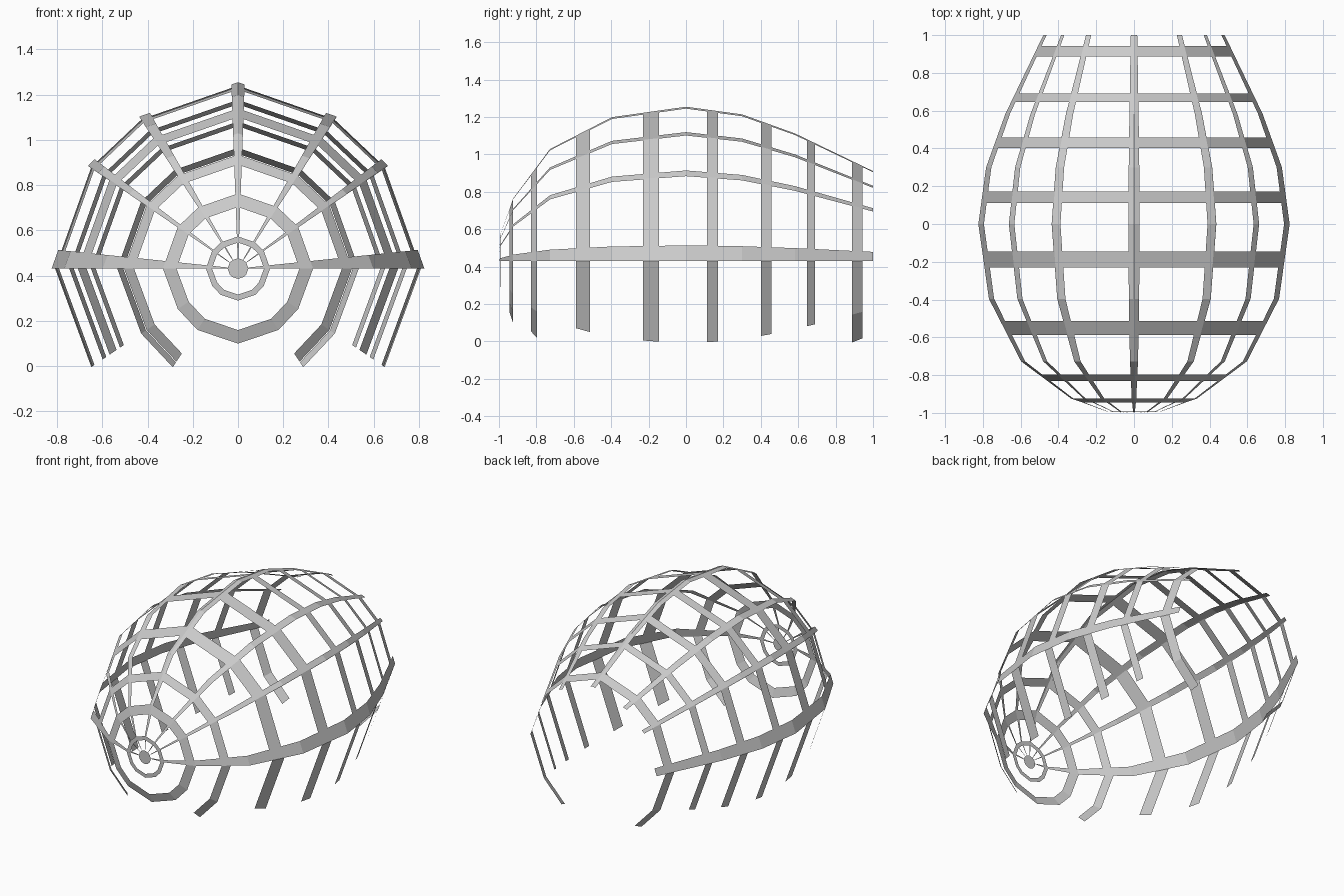
import bpy
import math

if "Cube" in bpy.data.objects:
    bpy.data.objects.remove(bpy.data.objects["Cube"])

AXIS_Z = 0.431
# half cross-section from top to bottom, unit radius
SECTION = [(0, 1), (0.525, 0.817), (0.802, 0.555), (1, 0),
           (0.802, -0.538), (0.54, -0.817), (0, -1)]
# shell outline: (y, radius)
PROFILE = [(-1, 0), (-0.998, 0.047), (-0.993, 0.142), (-0.945, 0.272), (-0.925, 0.332),
           (-0.727, 0.598), (-0.396, 0.768), (0, 0.824), (0.3, 0.783),
           (0.583, 0.681), (1, 0.48)]


def radius(y):
    for (y0, r0), (y1, r1) in zip(PROFILE, PROFILE[1:]):
        if y <= y1:
            return r0 + (r1 - r0) * (y - y0) / (y1 - y0)
    return PROFILE[-1][1]


def section(u):
    """Point on the cross-section; u counts corners from the top, sign picks the side."""
    a = abs(u)
    i = min(int(a), len(SECTION) - 2)
    t = a - i
    (x0, z0), (x1, z1) = SECTION[i], SECTION[i + 1]
    return math.copysign(1, u) * (x0 + (x1 - x0) * t), z0 + (z1 - z0) * t


def patch(name, us, rows):
    """Sheet on the shell spanning section parameters us and (y, radius) rows."""
    verts, faces, n = [], [], len(us)
    for y, r in rows:
        for u in us:
            x, z = section(u)
            verts.append((x * r, y, AXIS_Z + z * r))
    for j in range(len(rows) - 1):
        for i in range(n - 1):
            a = j * n + i
            faces.append((a, a + 1, a + n + 1, a + n))
    mesh = bpy.data.meshes.new(name)
    mesh.from_pydata(verts, [], faces)
    mesh.update()
    obj = bpy.data.objects.new(name, mesh)
    bpy.context.collection.objects.link(obj)
    return obj


# cross hoops: y start, y end, last corner reached on each side
HOOPS = [(-0.945, -0.925, 6), (-0.83, -0.797, 5), (-0.588, -0.513, 4),
         (-0.23, -0.145, 4), (0.112, 0.171, 4), (0.402, 0.457, 4),
         (0.647, 0.69, 4), (0.888, 0.943, 5)]
for k, (y0, y1, end) in enumerate(HOOPS):
    patch(f"hoop_{k + 1}", range(-end, end + 1), [(y0, radius(y0)), (y1, radius(y1))])

# small nose ring and nose cap
patch("nose_ring", range(-6, 7), [(-0.994, 0.115), (-0.993, 0.142)])
cap = [(x * 0.046, -1, AXIS_Z + z * 0.046) for x, z in (section(u) for u in range(-6, 6))]
cap_mesh = bpy.data.meshes.new("nose_cap")
cap_mesh.from_pydata(cap, [], [list(range(12))])
cap_ob = bpy.data.objects.new("nose_cap", cap_mesh)
bpy.context.collection.objects.link(cap_ob)

# lengthwise slats, tapering towards the nose
slat_rows = PROFILE[1:]
patch("top_slat", (-0.068, 0, 0.068), slat_rows)
for side, sgn in (("right", 1), ("left", -1)):
    patch(f"upper_slat_{side}", [sgn * 0.9, sgn * 1, sgn * 1.015], slat_rows)
    patch(f"middle_slat_{side}", [sgn * 1.88, sgn * 2, sgn * 2.01], slat_rows)
    patch(f"side_rail_{side}", [sgn * 2.82, sgn * 3], slat_rows)
